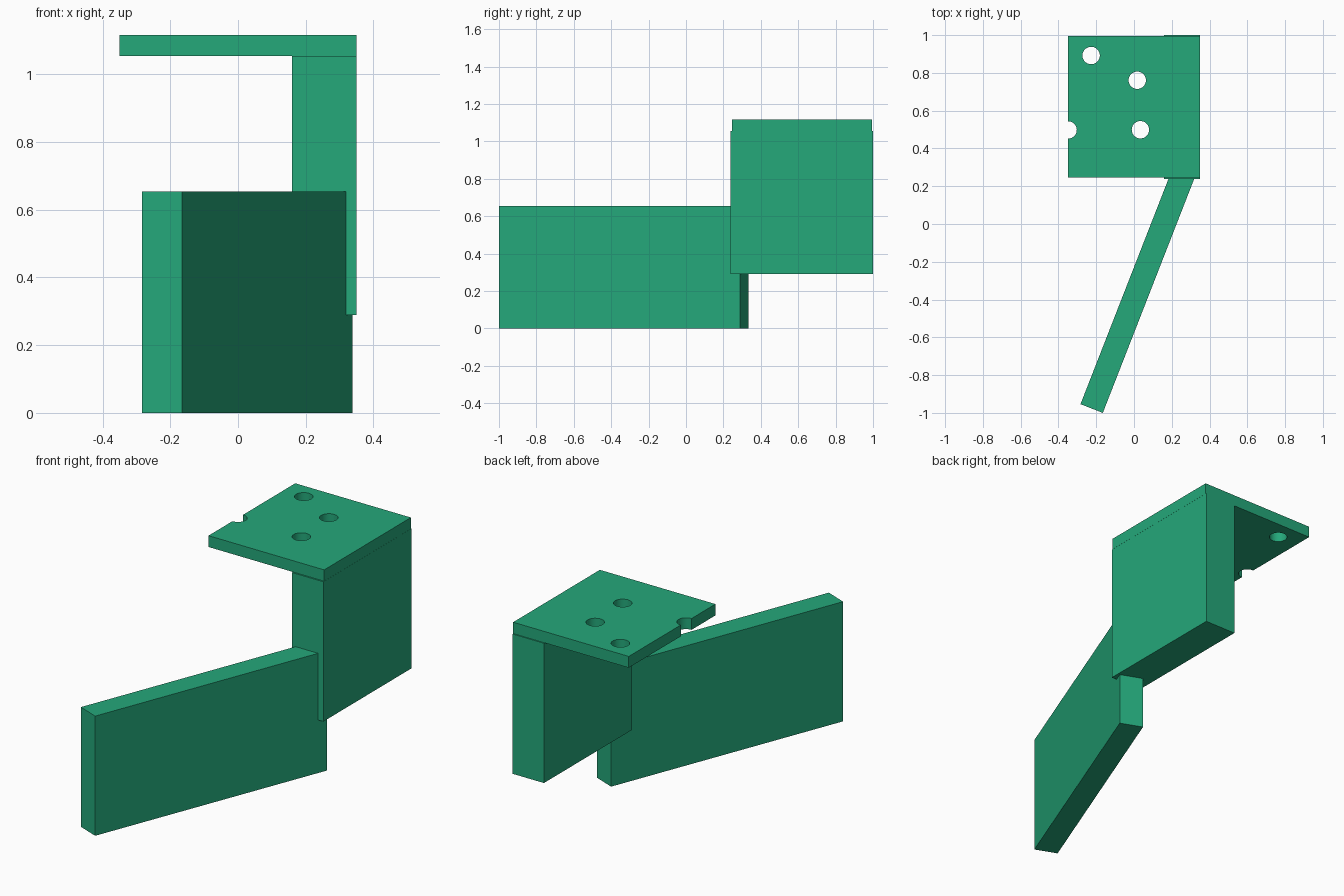
import bpy
import bmesh
from math import atan2
from mathutils import Matrix, Vector

if "Cube" in bpy.data.objects:
    bpy.data.objects.remove(bpy.data.objects["Cube"])

green = bpy.data.materials.new("sea green")
green.use_nodes = True
colour = (0.018, 0.392, 0.195, 1)
green.diffuse_color = colour
green.node_tree.nodes["Principled BSDF"].inputs["Base Color"].default_value = colour


def make_object(name, bm):
    mesh = bpy.data.meshes.new(name)
    bm.to_mesh(mesh)
    bm.free()
    mesh.materials.append(green)
    obj = bpy.data.objects.new(name, mesh)
    bpy.context.collection.objects.link(obj)
    return obj


def box(name, centre, size, angle=0):
    bm = bmesh.new()
    bmesh.ops.create_cube(bm, size=1, matrix=Matrix.Diagonal((*size, 1)))
    obj = make_object(name, bm)
    obj.location = centre
    obj.rotation_euler.z = angle
    return obj


# Slanted arm, standing on the ground
start, end = Vector((-0.165, -1.0)), Vector((0.338, 0.288))
along = end - start
side = Vector((-along.y, along.x)).normalized() * 0.127
middle = (start + end + side) / 2
box("slanted_arm", (middle.x, middle.y, 0.327), (along.length, 0.127, 0.655),
    atan2(along.y, along.x))

# Upright block joining the arm to the top plate
box("upright_block", (0.255, 0.619, 0.672), (0.19, 0.762, 0.765))

# Top plate with drilled holes, one of them breaking through the edge
plate = box("top_plate", (0, 0.62, 1.086), (0.7, 0.75, 0.062))
bm = bmesh.new()
for x, y in [(-0.227, 0.892), (0.017, 0.761), (0.034, 0.499), (-0.349, 0.498)]:
    bmesh.ops.create_cone(bm, cap_ends=True, segments=48, radius1=0.046, radius2=0.046,
                          depth=0.2, matrix=Matrix.Translation((x, y, 1.086)))
cutter = make_object("hole_cutter", bm)
cutter.hide_render = True

drill = plate.modifiers.new("holes", "BOOLEAN")
drill.operation = "DIFFERENCE"
drill.solver = "EXACT"
drill.object = cutter
bpy.ops.object.select_all(action="DESELECT")
plate.select_set(True)
bpy.context.view_layer.objects.active = plate
bpy.ops.object.modifier_apply(modifier=drill.name)
bpy.data.objects.remove(cutter)
bpy.ops.object.shade_smooth_by_angle()
